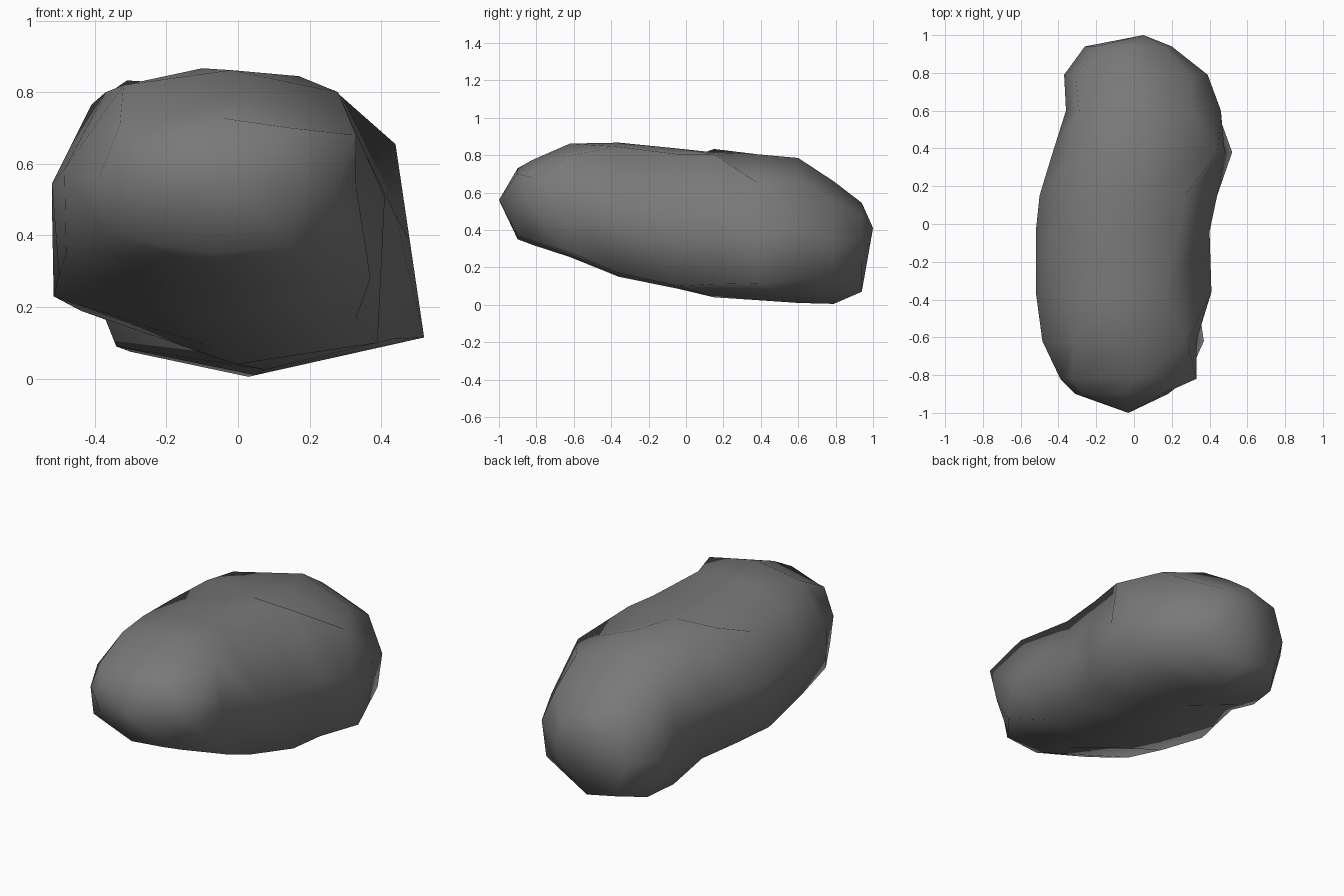
import bpy, bmesh

# Cross-sections along the length: y, (x min, x max), (z bottom, z top),
# then corners (x, z): upper left, upper right, lower right, lower left on the page
SECTIONS = [
    (-0.9, (-0.31, 0.18), (0.35, 0.73), (-0.27, 0.66), (0.15, 0.7), (0.14, 0.37), (-0.27, 0.46)),
    (-0.82, (-0.39, 0.28), (0.32, 0.775), (-0.33, 0.71), (0.33, 0.68), (0.2, 0.34), (-0.37, 0.4)),
    (-0.62, (-0.485, 0.33), (0.255, 0.862), (-0.32, 0.82), (0.28, 0.8), (0.37, 0.28), (-0.48, 0.35)),
    (-0.36, (-0.52, 0.41), (0.15, 0.867), (-0.37, 0.8), (0.17, 0.845), (0.33, 0.17), (-0.5, 0.29)),
    (-0.04, (-0.52, 0.4), (0.085, 0.835), (-0.41, 0.765), (0.24, 0.805), (0.39, 0.1), (-0.515, 0.23)),
    (0.15, (-0.5, 0.44), (0.04, 0.815), (-0.31, 0.833), (0.27, 0.805), (0.43, 0.11), (-0.44, 0.19)),
    (0.38, (-0.43, 0.48), (0.025, 0.805), (-0.3, 0.8), (0.44, 0.655), (0.52, 0.115), (-0.37, 0.165)),
    (0.6, (-0.36, 0.46), (0.01, 0.785), (-0.29, 0.71), (0.3, 0.68), (0.44, 0.14), (-0.34, 0.09)),
    (0.79, (-0.37, 0.39), (0.005, 0.66), (-0.31, 0.56), (0.3, 0.55), (0.36, 0.14), (-0.3, 0.075)),
    (0.94, (-0.26, 0.2), (0.07, 0.545), (-0.2, 0.49), (0.16, 0.48), (0.18, 0.22), (-0.2, 0.11)),
]
FRONT_TIP = (-0.03, -1.0, 0.56)
BACK_TIP = (0.05, 1.0, 0.41)


def make_material(name, color):
    mat = bpy.data.materials.new(name)
    mat.use_nodes = True
    mat.diffuse_color = color
    mat.node_tree.nodes["Principled BSDF"].inputs["Base Color"].default_value = color
    return mat


def section_ring(bm, y, x_range, z_range, *corners):
    """Eight-sided ring: the four corners with a swelling halfway along each side."""
    x_min, x_max = x_range
    bottom, top = z_range
    upper_left, upper_right, lower_right, lower_left = corners

    def middle(a, b, axis):
        return (a[axis] + b[axis]) / 2

    outline = [
        upper_left, (middle(upper_left, upper_right, 0), top),
        upper_right, (x_max, middle(upper_right, lower_right, 1)),
        lower_right, (middle(lower_right, lower_left, 0), bottom),
        lower_left, (x_min, middle(lower_left, upper_left, 1)),
    ]
    return [bm.verts.new((x, y, z)) for x, z in outline]


def build_rock():
    bm = bmesh.new()
    rings = [section_ring(bm, *section) for section in SECTIONS]
    sides = len(rings[0])
    # Skin between neighbouring sections
    for near, far in zip(rings, rings[1:]):
        for i in range(sides):
            j = (i + 1) % sides
            bm.faces.new((near[i], near[j], far[j], far[i]))
    # Pointed ends
    for ring, tip in ((rings[0], FRONT_TIP), (rings[-1], BACK_TIP)):
        point = bm.verts.new(tip)
        for i in range(sides):
            bm.faces.new((ring[i], ring[(i + 1) % sides], point))
    bmesh.ops.recalc_face_normals(bm, faces=bm.faces)
    for face in bm.faces:
        face.smooth = True
    mesh = bpy.data.meshes.new("rock")
    bm.to_mesh(mesh)
    bm.free()
    rock = bpy.data.objects.new("rock", mesh)
    bpy.context.collection.objects.link(rock)
    mesh.materials.append(make_material("stone grey", (0.19, 0.19, 0.19, 1)))


default_cube = bpy.data.objects.get("Cube")
if default_cube:
    bpy.data.objects.remove(default_cube, do_unlink=True)
build_rock()
